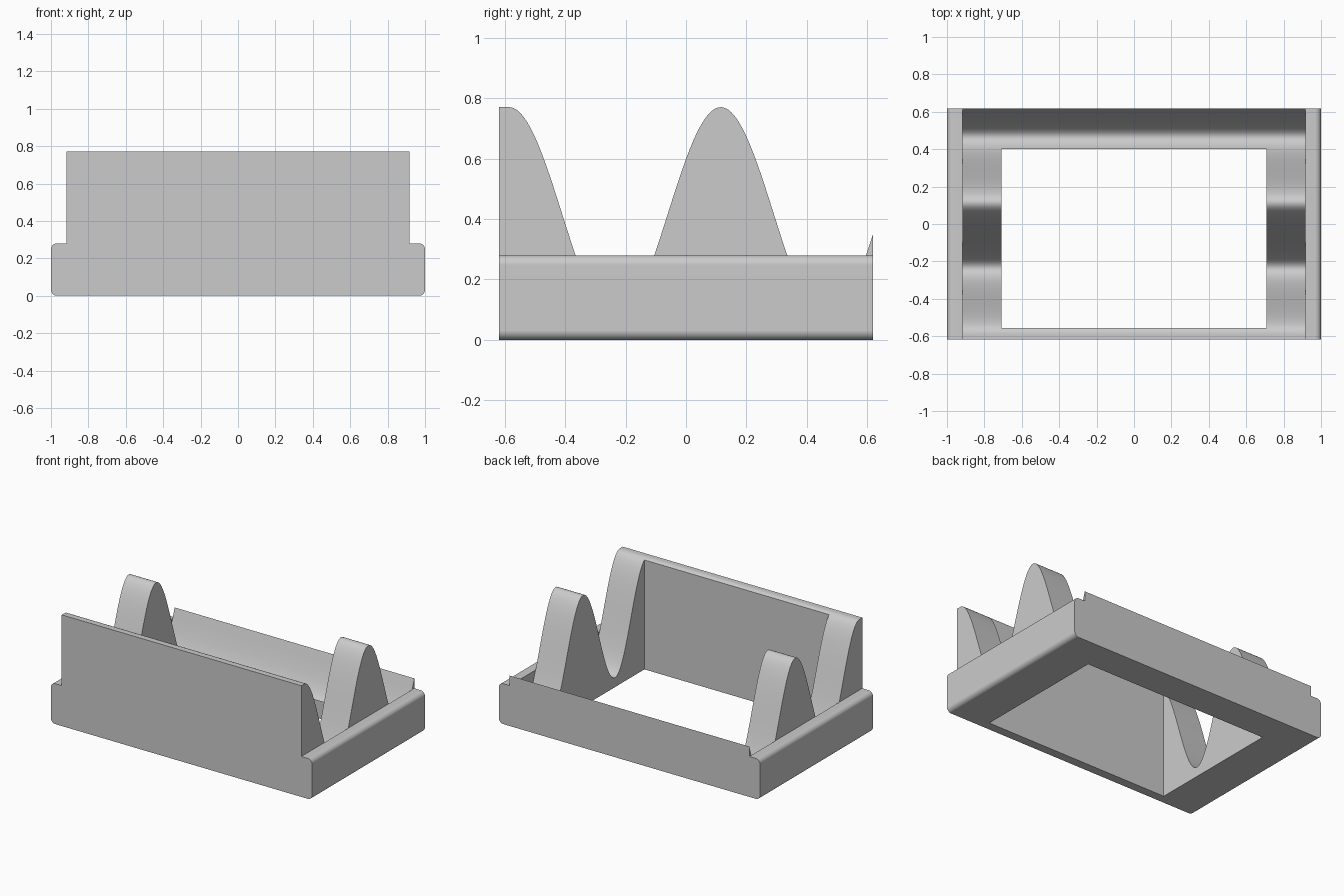
import bpy
import bmesh
import math

if "Cube" in bpy.data.objects:
    bpy.data.objects.remove(bpy.data.objects["Cube"])

HALF_Y = 0.618      # half depth of the tray
RAIL_X = 0.918      # inner face of the side rails
RAIL_Z = 0.28       # height of the rails
TOP = 0.77          # crest height
CREST = 0.115       # y of the middle crest
PERIOD = 0.70
SWING = 0.352
ROUND = 0.032

grey = bpy.data.materials.new("plain grey")
grey.use_nodes = True
colour = (0.6, 0.6, 0.6, 1)
grey.diffuse_color = colour
grey.node_tree.nodes["Principled BSDF"].inputs["Base Color"].default_value = colour


def prism(name, outline, offset):
    """Solid made by extruding a closed 3D outline along offset."""
    bm = bmesh.new()
    base = bm.faces.new([bm.verts.new(p) for p in outline])
    grown = bmesh.ops.extrude_face_region(bm, geom=[base])["geom"]
    moved = [g for g in grown if isinstance(g, bmesh.types.BMVert)]
    bmesh.ops.translate(bm, verts=moved, vec=offset)
    bmesh.ops.recalc_face_normals(bm, faces=bm.faces)
    mesh = bpy.data.meshes.new(name)
    bm.to_mesh(mesh)
    bm.free()
    obj = bpy.data.objects.new(name, mesh)
    bpy.context.collection.objects.link(obj)
    mesh.materials.append(grey)
    return obj


def corner(cz, start, steps=8):
    """Rounded outer rail corner on the +x side."""
    angles = [math.radians(start + 90 * i / steps) for i in range(steps + 1)]
    return [(1 - ROUND + ROUND * math.cos(a), cz + ROUND * math.sin(a)) for a in angles]


def wave(y):
    """Height of the cradle surface; level in front of the first crest."""
    d = max(y - CREST, -PERIOD)
    return TOP - SWING * (1 - math.cos(math.tau * d / PERIOD))


# Tray body: rounded rails with a tall block between them
half = corner(ROUND, -90) + corner(RAIL_Z - ROUND, 0) + [(RAIL_X, RAIL_Z), (RAIL_X, 0.9)]
section = half + [(-x, z) for x, z in reversed(half)]
body = prism("wavy_tray", [(x, -HALF_Y, z) for x, z in section], (0, 2 * HALF_Y, 0))

# Cutter that shapes the wavy top between the rails
steps = 120
ys = [-0.7 + 1.4 * i / steps for i in range(steps + 1)]
curve = [(-RAIL_X, y, wave(y)) for y in ys]
curve += [(-RAIL_X, 0.7, 1.1), (-RAIL_X, -0.7, 1.1)]
wave_cutter = prism("wave_cutter", curve, (2 * RAIL_X, 0, 0))

# Cutter for the rectangular opening
opening = [(-0.708, -0.556), (0.708, -0.556), (0.708, 0.4), (-0.708, 0.4)]
hole_cutter = prism("opening_cutter", [(x, y, -0.1) for x, y in opening], (0, 0, 1.3))

bpy.ops.object.select_all(action="DESELECT")
bpy.context.view_layer.objects.active = body
body.select_set(True)
for cutter in (wave_cutter, hole_cutter):
    cutter.hide_render = True
    cut = body.modifiers.new(cutter.name, "BOOLEAN")
    cut.operation = "DIFFERENCE"
    cut.solver = "EXACT"
    cut.object = cutter
    bpy.ops.object.modifier_apply(modifier=cut.name)
    bpy.data.objects.remove(cutter)

# Smooth curves, crisp edges
bpy.ops.object.shade_smooth_by_angle(angle=math.radians(25))
normals = body.modifiers.new("even_shading", "WEIGHTED_NORMAL")
normals.keep_sharp = True
